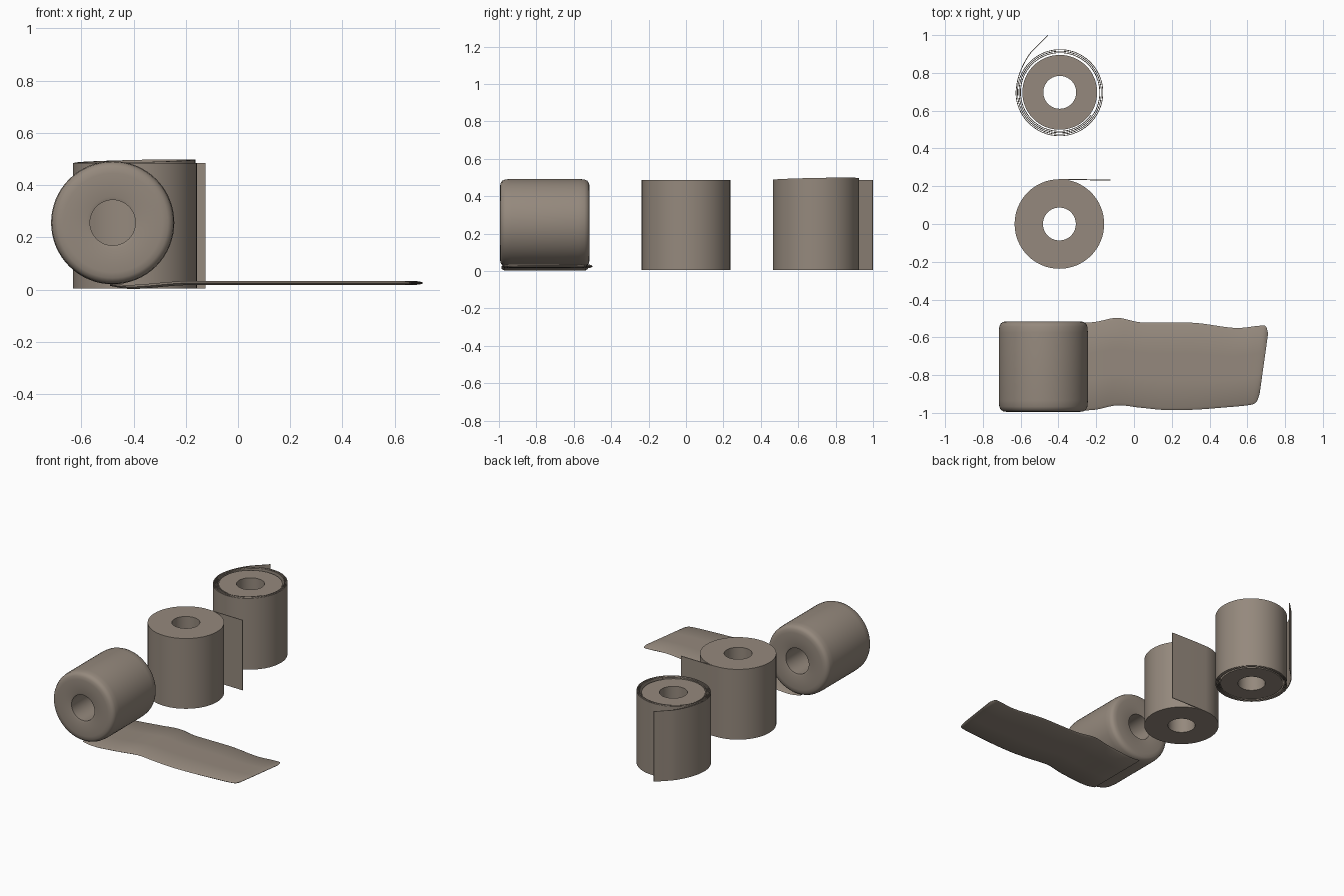
import bpy, math
from mathutils import Vector, Matrix

if "Cube" in bpy.data.objects:
    bpy.data.objects.remove(bpy.data.objects["Cube"])

paper = bpy.data.materials.new("taupe paper")
paper.diffuse_color = (0.30, 0.25, 0.205, 1)
paper.use_nodes = True
paper.node_tree.nodes["Principled BSDF"].inputs["Base Color"].default_value = paper.diffuse_color


def add(name, verts, faces, angle=35):
    me = bpy.data.meshes.new(name)
    me.from_pydata(verts, [], faces)
    me.materials.append(paper)
    ob = bpy.data.objects.new(name, me)
    bpy.context.collection.objects.link(ob)
    bpy.ops.object.select_all(action='DESELECT')
    ob.select_set(True)
    bpy.context.view_layer.objects.active = ob
    bpy.ops.object.mode_set(mode='EDIT')
    bpy.ops.mesh.select_all(action='SELECT')
    bpy.ops.mesh.normals_make_consistent(inside=False)
    bpy.ops.object.mode_set(mode='OBJECT')
    bpy.ops.object.shade_smooth_by_angle(angle=math.radians(angle))
    return ob


def loft(name, rings, closed=False, angle=35):
    """Skin a list of equal closed rings; cap the ends unless the loft is closed."""
    n, m = len(rings[0]), len(rings)
    verts = [v for r in rings for v in r]
    faces = [(i * n + j, i * n + (j + 1) % n, (i + 1) % m * n + (j + 1) % n, (i + 1) % m * n + j)
             for i in range(m if closed else m - 1) for j in range(n)]
    if not closed:
        faces += [tuple(range(n)), tuple(range((m - 1) * n, m * n))]
    return add(name, verts, faces, angle)


def lathe(name, profile, matrix, n=64):
    """Turn a closed (radius, height) profile around local z."""
    rings = [[matrix @ Vector((r * math.cos(a), r * math.sin(a), z)) for r, z in profile]
             for a in (2 * math.pi * i / n for i in range(n))]
    return loft(name, rings, closed=True)


def spline(points, steps=6):
    """Catmull-Rom through points of any dimension."""
    p = [points[0]] + points + [points[-1]]
    out = []
    for i in range(1, len(p) - 2):
        for k in range(steps):
            t = k / steps
            out.append([0.5 * (2 * b + (c - a) * t + (2 * a - 5 * b + 4 * c - d) * t * t
                               + (3 * b - a - 3 * c + d) * t ** 3)
                        for a, b, c, d in zip(*p[i - 1:i + 3])])
    return out + [list(points[-1])]


def ribbon(name, path, thick):
    """Thin upright strip along (x, y, top height) points."""
    rings = []
    for i, (x, y, top) in enumerate(path):
        a, b = path[max(i - 1, 0)], path[min(i + 1, len(path) - 1)]
        d = Vector((b[0] - a[0], b[1] - a[1])).normalized() * thick / 2
        nx, ny = -d.y, d.x
        rings.append([(x + nx, y + ny, 0.004), (x - nx, y - ny, 0.004),
                      (x - nx, y - ny, top), (x + nx, y + ny, top)])
    return loft(name, rings)


# Lying roll with soft rims, axis along y
half = [(0.087, 0.236), (0.10, 0.24), (0.19, 0.24), (0.212, 0.237), (0.226, 0.228),
        (0.233, 0.212), (0.236, 0.18)]
profile = half + [(r, -z) for r, z in reversed(half)]
lathe("lying_roll", profile,
      Matrix.Translation((-0.48, -0.755, 0.256)) @ Matrix.Rotation(math.pi / 2, 4, 'X'))

# Unrolled sheet: front x, front y, back x, back y, mid height, half thickness
sections = [
    (-0.49, -0.98, -0.49, -0.53, 0.018, 0.004),
    (-0.40, -0.985, -0.40, -0.525, 0.010, 0.008),
    (-0.22, -0.985, -0.22, -0.52, 0.024, 0.008),
    (-0.09, -0.96, -0.09, -0.497, 0.025, 0.008),
    (0.03, -0.972, 0.03, -0.52, 0.025, 0.008),
    (0.17, -0.985, 0.17, -0.522, 0.025, 0.008),
    (0.32, -0.983, 0.33, -0.524, 0.025, 0.008),
    (0.47, -0.972, 0.53, -0.55, 0.025, 0.008),
    (0.60, -0.96, 0.65, -0.54, 0.025, 0.008),
    (0.645, -0.945, 0.695, -0.54, 0.025, 0.006),
    (0.665, -0.90, 0.71, -0.58, 0.025, 0.001)]
rings = []
for xf, yf, xb, yb, z, t in spline(sections):
    front, back = Vector((xf, yf, z)), Vector((xb, yb, z))
    up = Vector((0, 0, t))
    row = [front.lerp(back, u) for u in (0.03, 0.35, 0.65, 0.97)]
    rings.append([front] + [p + up for p in row] + [back] + [p - up for p in reversed(row)])
loft("unrolled_sheet", rings, angle=60)

# Plain standing roll and its short flap
lathe("standing_roll", [(0.087, 0.004), (0.237, 0.004), (0.237, 0.485), (0.087, 0.485)],
      Matrix.Translation((-0.395, 0, 0)))
ribbon("standing_flap", [(-0.40, 0.235, 0.484), (-0.33, 0.236, 0.484), (-0.125, 0.232, 0.484)], 0.005)

# Loose standing roll: solid core wrapped in an open spiral with a free tail
cx, cy = -0.393, 0.697
lathe("loose_roll_core", [(0.087, 0.004), (0.198, 0.004), (0.198, 0.484), (0.087, 0.484)],
      Matrix.Translation((cx, cy, 0)))
turns, count = 3.4, 220
path = []
for i in range(count + 1):
    t = i / count
    a = math.pi + (1 - t) * turns * 2 * math.pi
    r = 0.205 + 0.027 * t
    path.append((cx + r * math.cos(a), cy + r * math.sin(a), 0.492 + 0.007 * math.cos(a - 0.7)))
tail = [path[-1], (-0.616, 0.76, 0.487), (-0.592, 0.83, 0.486), (-0.552, 0.90, 0.485),
        (-0.50, 0.955, 0.485), (-0.455, 0.999, 0.485)]
ribbon("loose_roll_wrap", path[:-1] + [tuple(p) for p in spline(tail)], 0.004)
